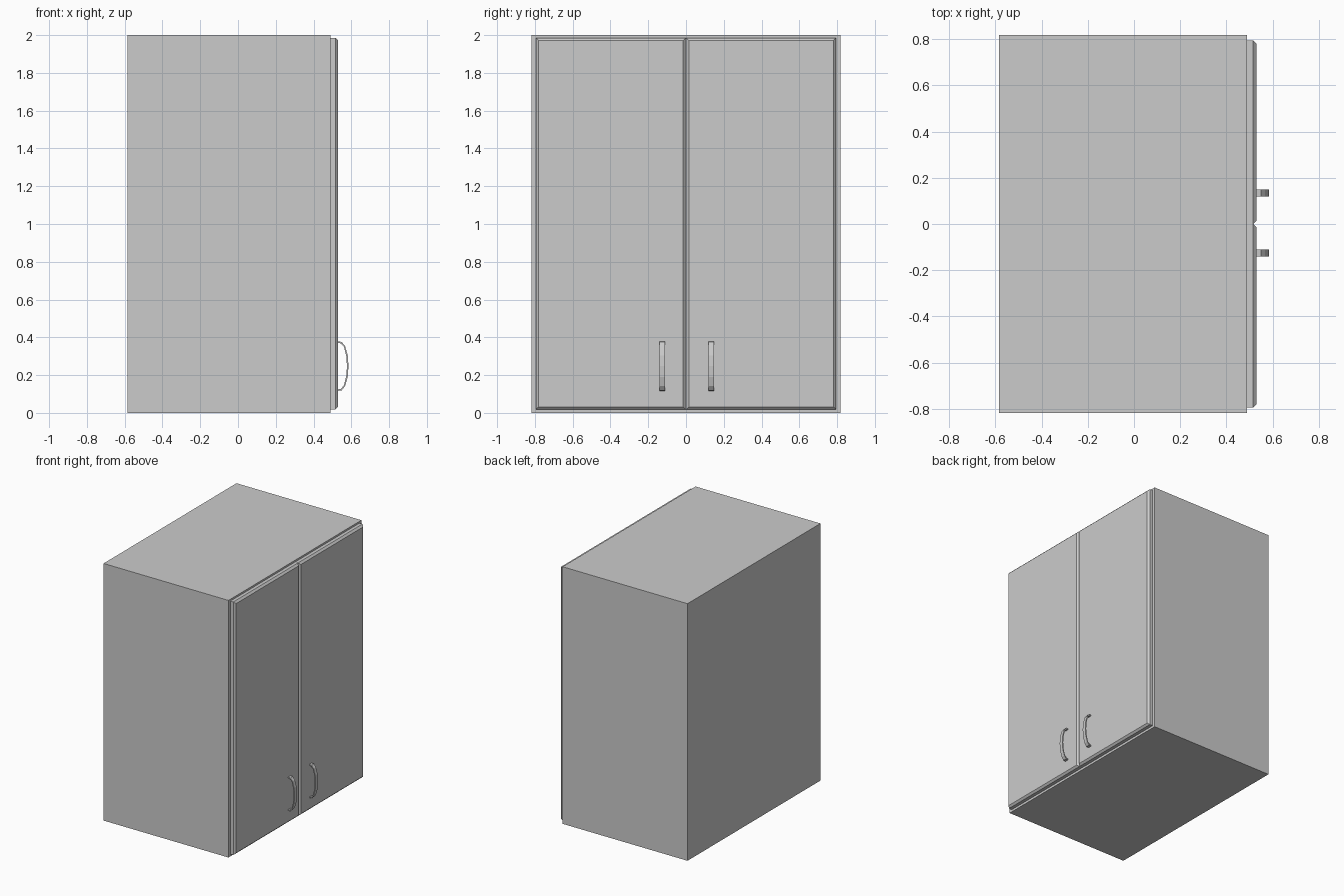
import bpy, bmesh

if "Cube" in bpy.data.objects:
    bpy.data.objects.remove(bpy.data.objects["Cube"])


def make_object(name, bm):
    bmesh.ops.recalc_face_normals(bm, faces=bm.faces[:])
    mesh = bpy.data.meshes.new(name)
    bm.to_mesh(mesh)
    bm.free()
    obj = bpy.data.objects.new(name, mesh)
    bpy.context.collection.objects.link(obj)
    return obj


def box(x0, x1, y0, y1, z0, z1):
    bm = bmesh.new()
    bmesh.ops.create_cube(bm, size=1)
    for v in bm.verts:
        v.co = ((x0 + x1) / 2 + v.co.x * (x1 - x0),
                (y0 + y1) / 2 + v.co.y * (y1 - y0),
                (z0 + z1) / 2 + v.co.z * (z1 - z0))
    return bm


def door(name, y0, y1):
    # Slab with a sloped rim around its front face
    bm = box(0.49, 0.516, y0, y1, 0.018, 1.986)
    bm.normal_update()
    front = max(bm.faces, key=lambda f: f.calc_center_median().x)
    bmesh.ops.inset_region(bm, faces=[front], thickness=0.02, depth=0)
    for v in front.verts:
        v.co.x = 0.53
    return make_object(name, bm)


def handle(name, y, half_width=0.015):
    # Flat bent strip: outer line forward, inner line back
    outer = [(0.53, 0.378), (0.549, 0.376), (0.567, 0.354), (0.581, 0.305),
             (0.585, 0.248), (0.581, 0.191), (0.567, 0.142), (0.549, 0.119),
             (0.53, 0.117)]
    inner = [(0.53, 0.37), (0.545, 0.368), (0.561, 0.349), (0.573, 0.302),
             (0.577, 0.248), (0.573, 0.194), (0.561, 0.147), (0.545, 0.127),
             (0.53, 0.125)]
    bm = bmesh.new()
    rings = []
    for (xo, zo), (xi, zi) in zip(outer, inner):
        rings.append([bm.verts.new(c) for c in (
            (xo, y - half_width, zo), (xo, y + half_width, zo),
            (xi, y + half_width, zi), (xi, y - half_width, zi))])
    for a, b in zip(rings, rings[1:]):
        for i in range(4):
            j = (i + 1) % 4
            bm.faces.new((a[i], a[j], b[j], b[i]))
    bm.faces.new(rings[0])
    bm.faces.new(rings[-1])
    return make_object(name, bm)


# Cabinet body
make_object("cabinet_body", box(-0.585, 0.49, -0.817, 0.817, 0, 2))

# Pair of doors and their pulls
door("left_door", -0.795, -0.0005)
door("right_door", 0.0005, 0.795)
handle("left_handle", -0.125)
handle("right_handle", 0.134)
